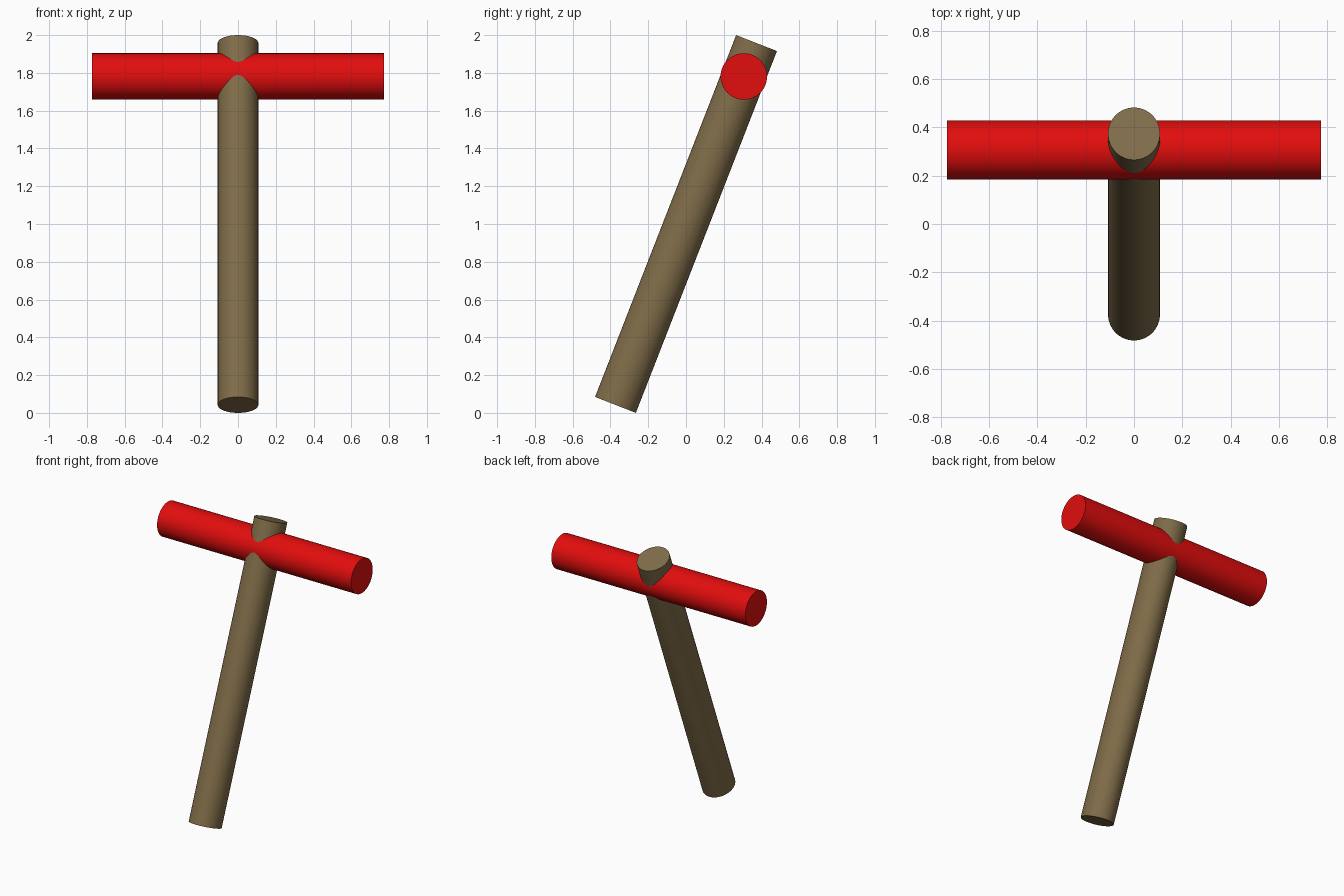
import bpy, math

if "Cube" in bpy.data.objects:
    bpy.data.objects.remove(bpy.data.objects["Cube"])


def material(name, rgb):
    m = bpy.data.materials.new(name)
    m.diffuse_color = (*rgb, 1.0)
    m.use_nodes = True
    m.node_tree.nodes["Principled BSDF"].inputs["Base Color"].default_value = m.diffuse_color
    return m


def rod(name, length, dx, dy, loc, rot, mat):
    bpy.ops.mesh.primitive_cylinder_add(vertices=64, radius=0.5, depth=1.0,
                                        location=loc, rotation=rot)
    ob = bpy.context.object
    ob.name = name
    ob.scale = (dx, dy, length)
    bpy.ops.object.transform_apply(location=False, rotation=False, scale=True)
    ob.data.materials.append(mat)
    bpy.ops.object.shade_smooth_by_angle(angle=math.radians(30))
    return ob


wood = material("brown wood", (0.215, 0.150, 0.066))
red = material("red", (0.76, 0.004, 0.004))

# Leaning handle, slightly oval in section
rod("handle", 2.056, 0.215, 0.232, (0, 0, 1.0), (math.radians(-21.3), 0, 0), wood)

# Crosswise hammer head
rod("head", 1.546, 0.246, 0.246, (0, 0.306, 1.781), (0, math.radians(90), 0), red)
